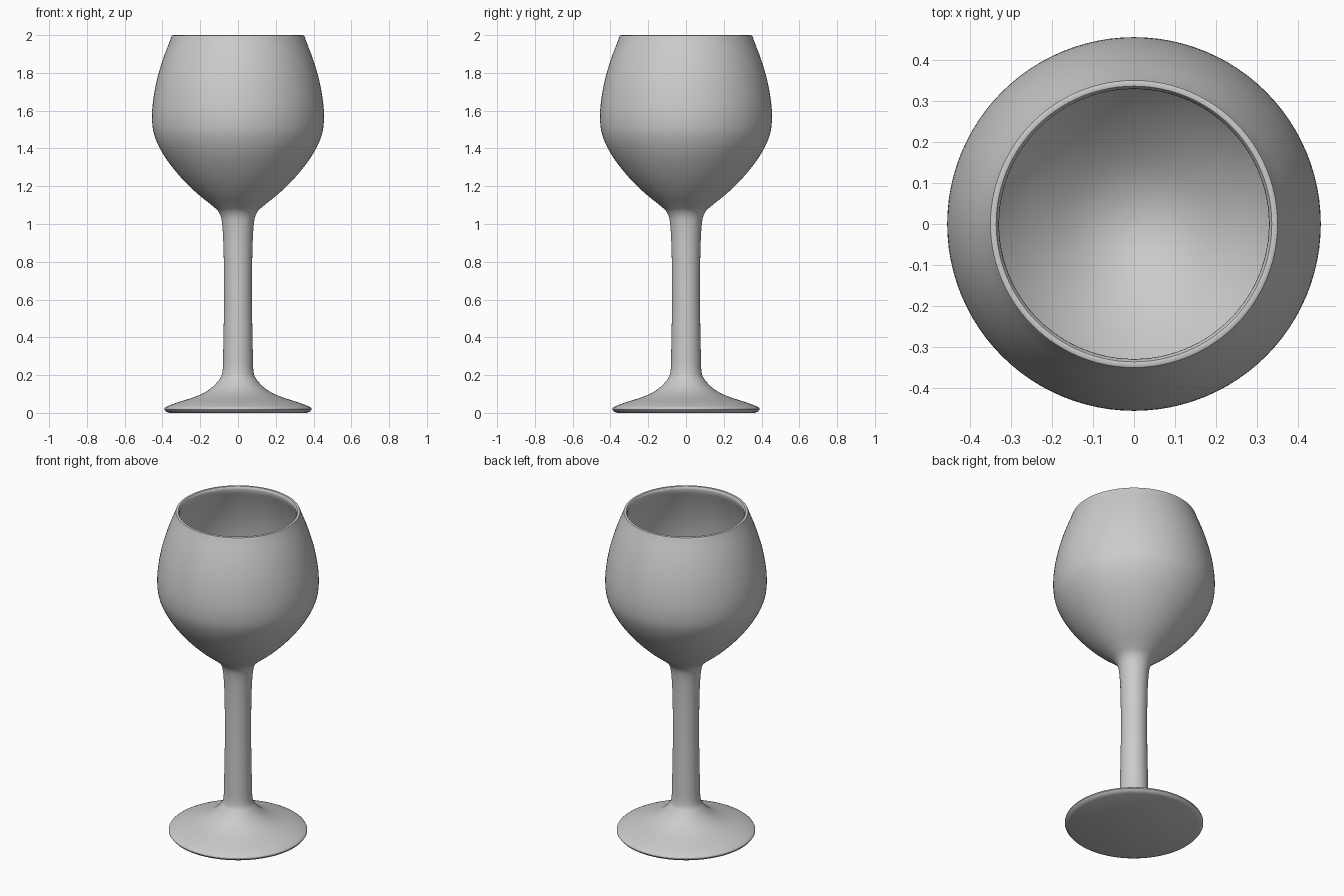
import bpy, bmesh, math
from mathutils import Vector

cube = bpy.data.objects.get("Cube")
if cube:
    bpy.data.objects.remove(cube, do_unlink=True)

SIDES = 96

# Plain grey material
grey = bpy.data.materials.new("light grey")
grey.use_nodes = True
color = (0.6, 0.6, 0.6, 1)
grey.diffuse_color = color
grey.node_tree.nodes["Principled BSDF"].inputs["Base Color"].default_value = color


def smooth_curve(points, steps=4):
    """Catmull-Rom curve through (radius, height) points."""
    p = [Vector(q) for q in points]
    p = [2 * p[0] - p[1]] + p + [2 * p[-1] - p[-2]]
    out = []
    for a, b, c, d in zip(p, p[1:], p[2:], p[3:]):
        for i in range(steps):
            t = i / steps
            out.append(0.5 * (2 * b + (c - a) * t + (2 * a - 5 * b + 4 * c - d) * t**2
                              + (3 * b - a - 3 * c + d) * t**3))
    return out + [p[-2]]


def lathe(name, profile):
    """Revolve a profile around z, closing its ends on the axis."""
    bm = bmesh.new()
    verts = [bm.verts.new((r, 0, z)) for r, z in profile]
    edges = [bm.edges.new(pair) for pair in zip(verts, verts[1:])]
    bmesh.ops.spin(bm, geom=verts + edges, axis=(0, 0, 1), cent=(0, 0, 0),
                   angle=math.tau, steps=SIDES, use_merge=False)
    bmesh.ops.remove_doubles(bm, verts=bm.verts, dist=0.0002)
    bmesh.ops.recalc_face_normals(bm, faces=bm.faces)
    mesh = bpy.data.meshes.new(name)
    bm.to_mesh(mesh)
    bm.free()
    mesh.materials.append(grey)
    obj = bpy.data.objects.new(name, mesh)
    bpy.context.collection.objects.link(obj)
    bpy.ops.object.select_all(action="DESELECT")
    obj.select_set(True)
    bpy.context.view_layer.objects.active = obj
    bpy.ops.object.shade_smooth_by_angle(angle=math.radians(40))
    return obj


# Flat underside and rounded foot edge
underside = [(0, 0), (0.365, 0), (0.382, 0.008)]

# Foot, stem and outer bowl
outer = smooth_curve([
    (0.39, 0.018), (0.383, 0.03), (0.33, 0.052), (0.22, 0.088), (0.15, 0.125),
    (0.1, 0.175), (0.082, 0.22), (0.078, 0.34), (0.074, 0.6), (0.076, 0.85),
    (0.084, 1.0), (0.1, 1.06), (0.14, 1.1), (0.22, 1.165), (0.31, 1.255),
    (0.39, 1.36), (0.44, 1.46), (0.455, 1.55), (0.45, 1.65), (0.43, 1.76),
    (0.398, 1.87), (0.362, 1.965), (0.353, 1.99)])

# Rounded lip
lip = [(0.35, 1.997), (0.343, 2), (0.336, 1.998), (0.331, 1.99)]

# Inner bowl
inner = smooth_curve([
    (0.329, 1.98), (0.372, 1.87), (0.405, 1.76), (0.425, 1.65), (0.43, 1.55),
    (0.416, 1.465), (0.37, 1.375), (0.295, 1.275), (0.21, 1.19), (0.13, 1.13),
    (0.06, 1.1), (0, 1.09)])

lathe("goblet", underside + outer + lip + inner)
